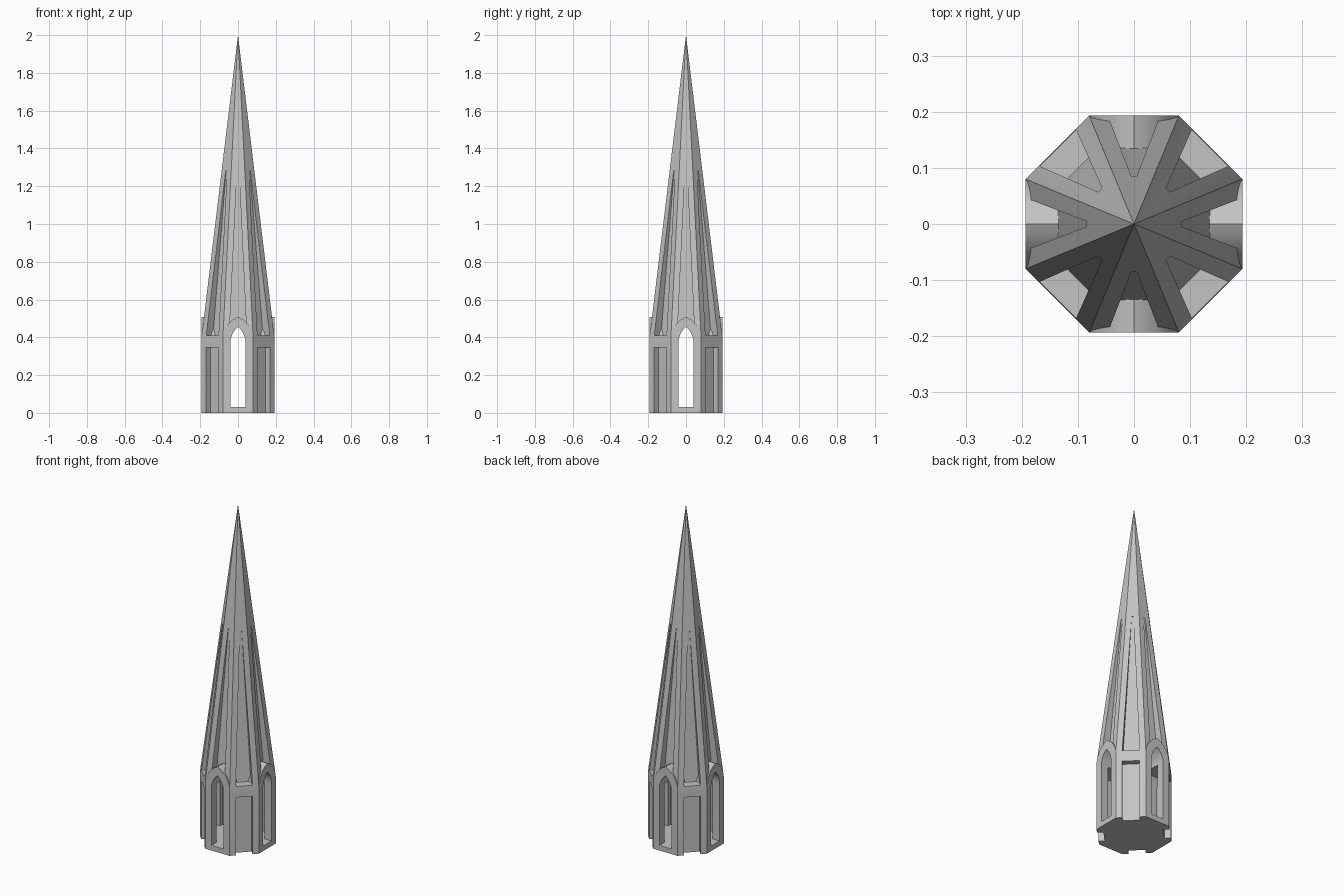
import bpy, bmesh, math
from mathutils import Matrix

cube = bpy.data.objects.get("Cube")
if cube:
    bpy.data.objects.remove(cube, do_unlink=True)

stone = bpy.data.materials.new("grey stone")
stone.use_nodes = True
GREY = (0.55, 0.55, 0.55, 1)
stone.diffuse_color = GREY
stone.node_tree.nodes["Principled BSDF"].inputs["Base Color"].default_value = GREY

APOTHEM = 0.193
EAVES = 0.4
TIP = 2.0


def loft(name, rings, turn=0.0):
    """Solid through rings with equal point counts, turned about z."""
    bm = bmesh.new()
    loops = [[bm.verts.new(p) for p in ring] for ring in rings]
    n = len(loops[0])
    bm.faces.new(loops[0])
    bm.faces.new(loops[-1])
    for a, b in zip(loops, loops[1:]):
        for i in range(n):
            j = (i + 1) % n
            bm.faces.new((a[i], a[j], b[j], b[i]))
    bmesh.ops.remove_doubles(bm, verts=bm.verts, dist=1e-6)
    bmesh.ops.recalc_face_normals(bm, faces=bm.faces)
    bmesh.ops.transform(bm, matrix=Matrix.Rotation(turn, 4, "Z"), verts=bm.verts)
    mesh = bpy.data.meshes.new(name)
    bm.to_mesh(mesh)
    bm.free()
    mesh.materials.append(stone)
    obj = bpy.data.objects.new(name, mesh)
    bpy.context.collection.objects.link(obj)
    return obj


def octagon(apothem, z):
    r = apothem / math.cos(math.pi / 8)
    return [(r * math.cos((i + 0.5) * math.pi / 4),
             r * math.sin((i + 0.5) * math.pi / 4), z) for i in range(8)]


def rectangle(inner, outer, half, z):
    return [(inner, -half, z), (outer, -half, z), (outer, half, z), (inner, half, z)]


def pointed_arch(x, half, bottom, spring, rise, steps=8):
    """Pointed arch outline in the plane at x."""
    radius = (rise ** 2 + half ** 2) / (2 * half)
    sweep = math.asin(rise / radius)
    right = []
    for i in range(steps + 1):
        a = sweep * i / steps
        right.append((max(0, radius * math.cos(a) - radius + half),
                      spring + radius * math.sin(a)))
    left = [(-y, z) for y, z in reversed(right[:-1])]
    return [(x, y, z) for y, z in [(half, bottom)] + right + left + [(-half, bottom)]]


def combine(target, tool, operation):
    mod = target.modifiers.new(tool.name, "BOOLEAN")
    mod.operation = operation
    mod.solver = "EXACT"
    mod.object = tool
    bpy.context.view_layer.objects.active = target
    bpy.ops.object.modifier_apply(modifier=mod.name)
    bpy.data.objects.remove(tool, do_unlink=True)


# Octagonal drum and tall pointed roof
spire = loft("spire", [octagon(APOTHEM, 0), octagon(APOTHEM, EAVES)])
bm = bmesh.new()
bm.from_mesh(spire.data)
top = max(bm.faces, key=lambda f: f.calc_center_median().z)
bmesh.ops.poke(bm, faces=[top])
max(bm.verts, key=lambda v: v.co.z + 0.1 * (v.co.xy.length < 0.01)).co.z = TIP
bm.to_mesh(spire.data)
bm.free()

# Tapering sunk panels between the eight roof ribs
for i in range(8):
    panel = loft("roof_panel", [rectangle(0.141, 0.3, 0.046, 0.41),
                                rectangle(0.083, 0.3, 0.005, 1.29)], i * math.pi / 4)
    combine(spire, panel, "DIFFERENCE")

# Arched gables over the four windows
for i in range(4):
    gable = loft("gable", [pointed_arch(x, 0.079, 0.36, 0.395, 0.113)
                           for x in (0.1, APOTHEM)], i * math.pi / 2)
    combine(spire, gable, "UNION")

# Sunk panels on the four diagonal walls, open at the foot
for i in range(4):
    recess = loft("wall_panel", [rectangle(0.159, 0.3, 0.046, z) for z in (-0.05, 0.345)],
                  (i + 0.5) * math.pi / 2)
    combine(spire, recess, "DIFFERENCE")

# Hollow chamber and pointed window openings through it
chamber = loft("chamber", [octagon(0.145, 0.03), octagon(0.145, 0.38)])
combine(spire, chamber, "DIFFERENCE")
for i in range(2):
    window = loft("window", [pointed_arch(x, 0.04, 0.03, 0.37, 0.085)
                             for x in (-0.3, 0.3)], i * math.pi / 2)
    combine(spire, window, "DIFFERENCE")

# Soft arches, crisp edges
bpy.ops.object.select_all(action="DESELECT")
spire.select_set(True)
bpy.context.view_layer.objects.active = spire
bpy.ops.object.shade_smooth_by_angle(angle=math.radians(25))
